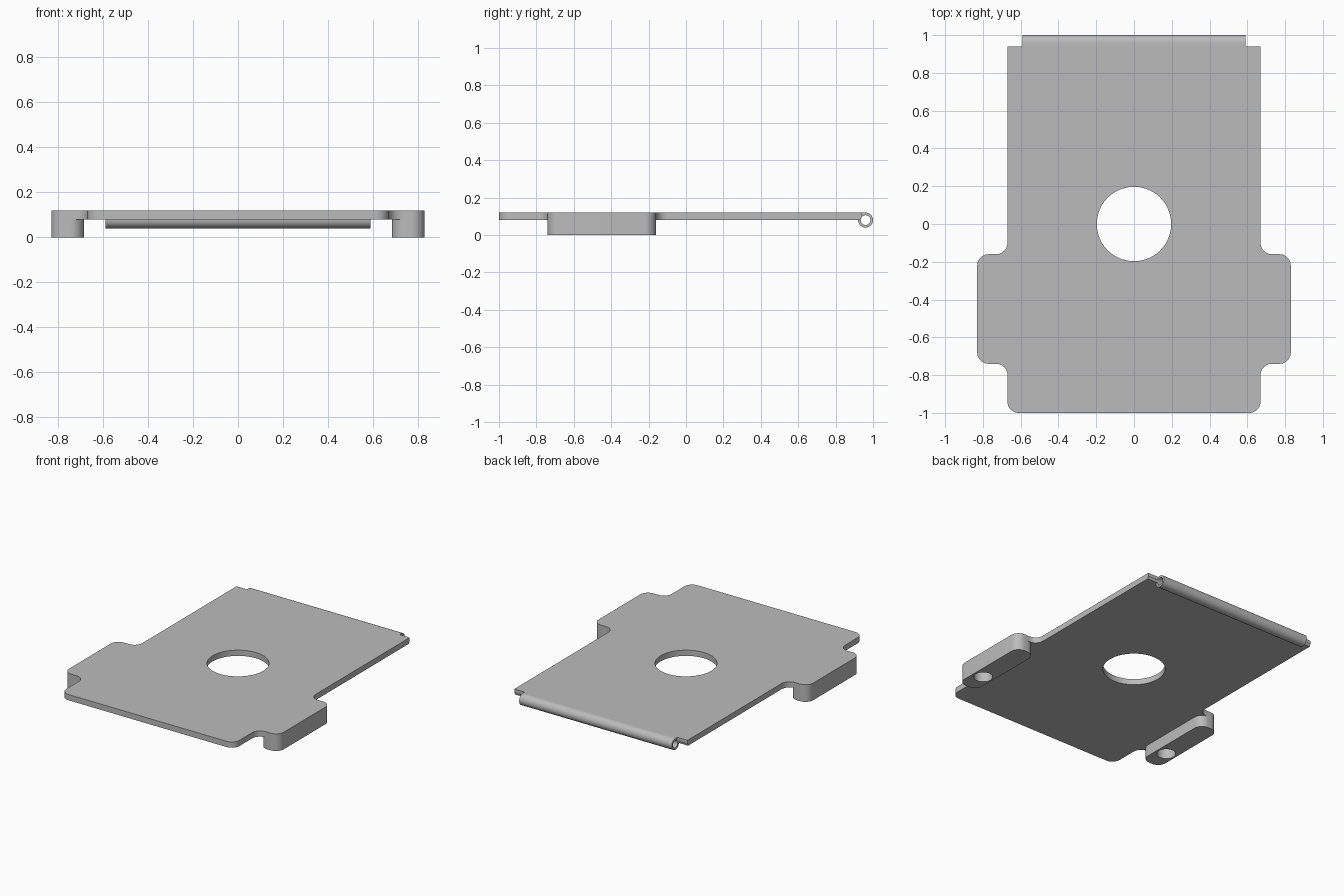
import bpy, bmesh, math
from mathutils import Vector

if "Cube" in bpy.data.objects:
    bpy.data.objects.remove(bpy.data.objects["Cube"])

grey = bpy.data.materials.new("light grey")
grey.diffuse_color = (0.5, 0.5, 0.5, 1)
grey.use_nodes = True
grey.node_tree.nodes["Principled BSDF"].inputs["Base Color"].default_value = grey.diffuse_color


def prism(name, pts, extrude):
    """Closed 3D outline swept along a vector."""
    bm = bmesh.new()
    face = bm.faces.new([bm.verts.new(p) for p in pts])
    res = bmesh.ops.extrude_face_region(bm, geom=[face])
    moved = [v for v in res["geom"] if isinstance(v, bmesh.types.BMVert)]
    bmesh.ops.translate(bm, verts=moved, vec=extrude)
    bmesh.ops.recalc_face_normals(bm, faces=bm.faces)
    mesh = bpy.data.meshes.new(name)
    bm.to_mesh(mesh)
    bm.free()
    mesh.materials.append(grey)
    ob = bpy.data.objects.new(name, mesh)
    bpy.context.collection.objects.link(ob)
    return ob


def rounded(corners, z, steps=10):
    """Outline in the xy plane with a fillet radius per corner (x, y, r)."""
    out, n = [], len(corners)
    for i, (x, y, r) in enumerate(corners):
        p = Vector((x, y))
        if r == 0:
            out.append((x, y, z))
            continue
        a = (Vector(corners[i - 1][:2]) - p).normalized() * r
        b = (Vector(corners[(i + 1) % n][:2]) - p).normalized() * r
        c = p + a + b
        for k in range(steps + 1):
            t = math.pi / 2 * k / steps
            q = c - b * math.cos(t) - a * math.sin(t)
            out.append((q.x, q.y, z))
    return out


def disc(x, y, z, r, n):
    return [(x + r * math.cos(2 * math.pi * k / n),
             y + r * math.sin(2 * math.pi * k / n), z) for k in range(n)]


def combine(base, tool, op):
    mod = base.modifiers.new(op, 'BOOLEAN')
    mod.operation, mod.solver, mod.object = op, 'EXACT', tool
    bpy.context.view_layer.objects.active = base
    bpy.ops.object.modifier_apply(modifier=mod.name)
    bpy.data.objects.remove(tool)


# Plate: right half of the outline, mirrored for the left half
R = 0.06
half = [(0.67, -1, R), (0.67, -0.74, R), (0.83, -0.74, R), (0.83, -0.16, R),
        (0.67, -0.16, R), (0.67, 0.94, 0), (0.59, 0.94, 0), (0.59, 0.92, 0)]
outline = half + [(-x, y, r) for x, y, r in reversed(half)]
plate = prism("base_plate", rounded(outline, 0.08), (0, 0, 0.04))

# Feet under the side tabs, each with a blind hole from below
for s in (-1, 1):
    box = [(s * 0.685, -0.74, R), (s * 0.83, -0.74, R),
           (s * 0.83, -0.16, R), (s * 0.685, -0.16, R)]
    combine(plate, prism("foot", rounded(box, 0), (0, 0, 0.1)), 'UNION')
    hole = prism("foot_hole", disc(s * 0.757, -0.585, -0.02, 0.06, 32), (0, 0, 0.1))
    combine(plate, hole, 'DIFFERENCE')

# Hinge barrel along the back edge, tangent to the plate top
CY, CZ, N = 0.96, 0.08, 36
arc = [math.pi / 2 - 1.5 * math.pi * k / N for k in range(N + 1)]
profile = [(-0.59, CY + 0.04 * math.cos(t), CZ + 0.04 * math.sin(t)) for t in arc]
profile.append((-0.59, 0.92, 0.12))
combine(plate, prism("hinge_barrel", profile, (1.18, 0, 0)), 'UNION')
bore = [(-0.7, CY + v, CZ + u) for u, v, _ in disc(0, 0, 0, 0.026, 32)]
combine(plate, prism("hinge_bore", bore, (1.4, 0, 0)), 'DIFFERENCE')

# Large centre hole
combine(plate, prism("centre_hole", disc(0, 0, 0, 0.197, 64), (0, 0, 0.2)), 'DIFFERENCE')

bpy.ops.object.select_all(action='DESELECT')
plate.select_set(True)
bpy.context.view_layer.objects.active = plate
bpy.ops.object.shade_smooth_by_angle(angle=math.radians(30))
